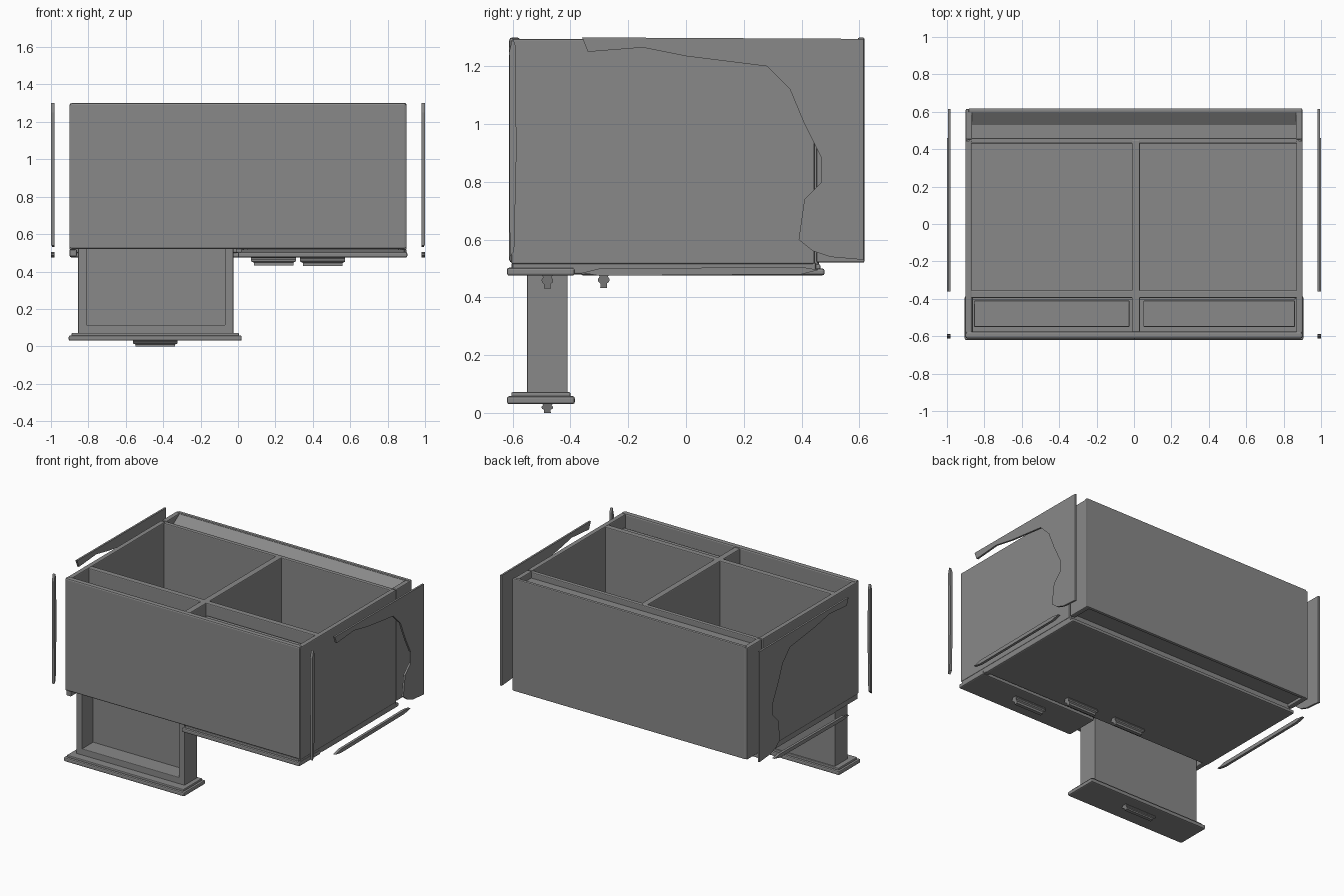
import bpy, bmesh
from mathutils import Vector

if "Cube" in bpy.data.objects:
    bpy.data.objects.remove(bpy.data.objects["Cube"])

GREY = bpy.data.materials.new("dark_grey")
GREY.diffuse_color = (0.25, 0.25, 0.25, 1)
GREY.use_nodes = True
GREY.node_tree.nodes["Principled BSDF"].inputs["Base Color"].default_value = GREY.diffuse_color


def finish(name, bm, bevel=0.0):
    bmesh.ops.recalc_face_normals(bm, faces=bm.faces)
    me = bpy.data.meshes.new(name)
    bm.to_mesh(me)
    bm.free()
    me.materials.append(GREY)
    ob = bpy.data.objects.new(name, me)
    bpy.context.collection.objects.link(ob)
    if bevel:
        m = ob.modifiers.new("soft_edge", 'BEVEL')
        m.width = bevel
        m.segments = 2
    return ob


def box(name, x, y, z, bevel=0.006):
    """Box from (min, max) pairs."""
    bm = bmesh.new()
    bmesh.ops.create_cube(bm, size=1)
    for v in bm.verts:
        v.co = Vector([a[0] if c < 0 else a[1] for c, a in zip(v.co, (x, y, z))])
    return finish(name, bm, bevel)


def prism(name, yz, x0, x1, bevel=0.0):
    """Outline in the YZ plane extruded along X."""
    bm = bmesh.new()
    face = bm.faces.new([bm.verts.new((x0, y, z)) for y, z in yz])
    ext = bmesh.ops.extrude_face_region(bm, geom=[face])
    verts = [g for g in ext['geom'] if isinstance(g, bmesh.types.BMVert)]
    bmesh.ops.translate(bm, verts=verts, vec=(x1 - x0, 0, 0))
    return finish(name, bm, bevel)


def handle(name, xc, y, z, h=0.045):
    """Bar pull with a stepped section, pointing down."""
    half = [(0.022, 0.005), (0.014, -0.1), (0.02, -0.3), (0.019, -0.5), (0.011, -0.65), (0.012, -1)]
    half = [(a, b if b > 0 else b * h) for a, b in half]
    prof = [(y + a, z + b) for a, b in half] + [(y - a, z + b) for a, b in half[::-1]]
    ob = prism(name, prof, xc - 0.12, xc + 0.12)
    for v in ob.data.vertices:          # taper the tip
        if v.co.z < z - 0.6 * h:
            v.co.x = xc + (v.co.x - xc) * 0.88


def drawer(name, x0, x1, z0, depth, pull):
    """Tray lying on its face, open towards -y, with a stepped front plate."""
    xa, xb, za, zb = x0 + 0.05, x1 - 0.045, z0 + 0.035, z0 + depth
    ya, yb = -0.55, -0.41
    box(name + "_base", (xa, xb), (yb - 0.02, yb), (za, zb), 0.003)
    for s, lo in (("left", xa), ("right", xb - 0.045)):
        box(f"{name}_{s}_side", (lo, lo + 0.045), (ya, yb), (za, zb), 0.004)
    box(name + "_inner_front", (xa, xb), (ya, yb), (za, za + 0.05), 0.004)
    box(name + "_rear", (xa, xb), (ya, yb), (zb - 0.04, zb), 0.004)
    box(name + "_plate", (x0, x1), (-0.62, -0.385), (z0, z0 + 0.028), 0.008)
    box(name + "_plate_step", (x0 + 0.015, x1 - 0.015), (-0.605, -0.4), (z0 + 0.02, z0 + 0.042), 0.005)
    handle(name + "_handle", (x0 + x1) / 2, -0.48, z0, pull)


TOP, LOW = 1.3, 0.5

# cabinet shell, lying on its front with the rear open upwards
box("worktop", (-0.9, 0.9), (-0.612, -0.575), (0.52, TOP), 0.01)
box("drawer_shelf", (-0.88, 0.88), (-0.395, -0.355), (LOW, TOP - 0.008))
box("cabinet_floor", (-0.88, 0.88), (0.43, 0.46), (LOW, TOP - 0.01))
box("centre_divider", (-0.012, 0.032), (-0.58, 0.45), (LOW, TOP - 0.008))
box("inner_front", (-0.88, 0.88), (-0.36, 0.45), (0.505, 0.525), 0)

# plinth with a sloped inner lip
box("plinth_board", (-0.885, 0.9), (0.595, 0.618), (0.52, TOP), 0.006)
prism("plinth_lip", [(0.45, 0.54), (0.6, 0.54), (0.6, TOP - 0.005), (0.53, 1.25), (0.45, 1.25)],
      -0.87, 0.87)

# doors under the drawers, one continuous panel
box("door_panel", (-0.9, 0.9), (-0.365, 0.48), (0.476, 0.5), 0.008)
box("door_panel_step", (-0.885, 0.885), (-0.35, 0.465), (0.495, 0.515), 0.005)

# fragments of the outer side skin, as (y, z) outlines
skin = [(-0.36, 1.3), (-0.34, 1.25), (-0.15, 1.265), (0.0, 1.235), (0.28, 1.2), (0.36, 1.12),
        (0.41, 1.0), (0.47, 0.88), (0.47, 0.8), (0.41, 0.74), (0.39, 0.6), (0.44, 0.56),
        (0.5, 0.54), (0.615, 0.53), (0.615, 1.295)]
sliver = [(-0.36, 0.485), (-0.3, 0.475), (0.4, 0.48), (0.46, 0.495), (0.4, 0.505), (-0.3, 0.5)]
post = [(-0.61, 0.54), (-0.595, 0.56), (-0.587, 0.9), (-0.59, 1.27), (-0.6, 1.3), (-0.612, 1.25)]

for side, s in (("left", -1), ("right", 1)):
    def xs(a, b):
        return tuple(sorted((s * a, s * b)))
    box(side + "_side_panel", xs(0.868, 0.902), (-0.605, 0.445), (0.515, TOP - 0.005))
    box(side + "_plinth_side", xs(0.865, 0.9), (0.452, 0.615), (0.52, TOP - 0.005))
    box(side + "_front_stile", xs(0.862, 0.9), (-0.6, 0.45), (0.48, 0.52))
    # sloped corner block where the plinth lip meets its side
    prism(side + "_plinth_corner", [(0.53, 1.25), (0.6, 1.25), (0.6, 1.29)], *xs(0.8, 0.87))
    prism(side + "_skin", skin, *xs(0.982, 0.995))
    prism(side + "_skin_sliver", sliver, *xs(0.982, 1.0))
    prism(side + "_skin_post", post, *xs(0.982, 1.0))
    handle(side + "_door_handle", s * 0.19, -0.285, 0.477)

# one open drawer and one closed drawer
drawer("open_drawer", -0.905, 0.02, 0.03, 0.75, 0.03)
drawer("closed_drawer", 0.0, 0.905, 0.475, 0.74, 0.045)
